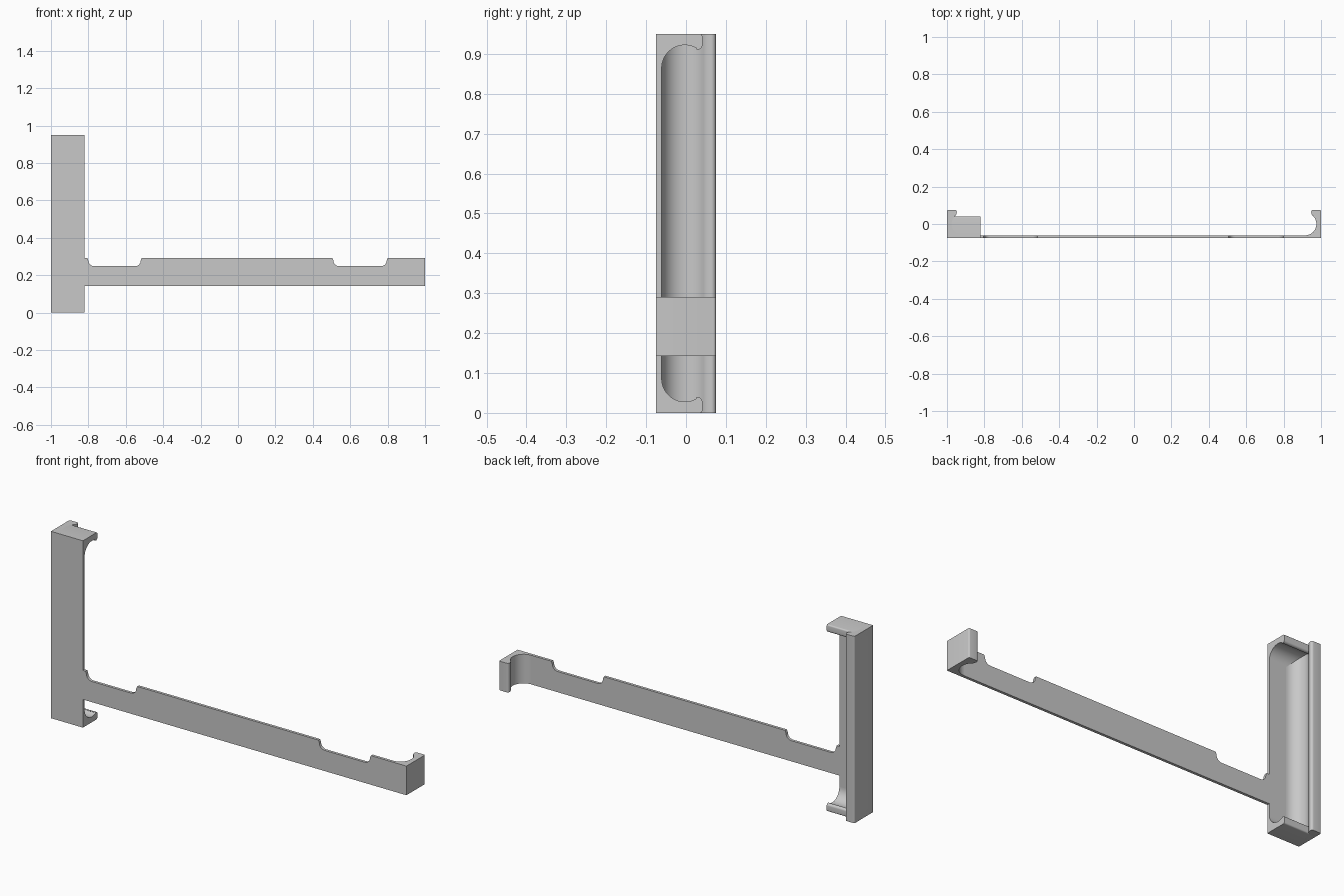
import bpy, bmesh, math
from mathutils import Vector

cube = bpy.data.objects.get("Cube")
if cube:
    bpy.data.objects.remove(cube, do_unlink=True)

grey = bpy.data.materials.new("plain grey")
grey.use_nodes = True
COLOUR = (0.58, 0.58, 0.58, 1)
grey.diffuse_color = COLOUR
grey.node_tree.nodes["Principled BSDF"].inputs["Base Color"].default_value = COLOUR

HEIGHT = 0.95
FLOOR, BACK = -0.075, -0.061          # front and rear faces of the thin plate
COLUMN_EDGE = -0.82
BEAM_LOW, BEAM_TOP, NOTCH_LOW = 0.143, 0.291, 0.248


def extrude(name, points, direction):
    """Solid made by sweeping a closed outline along a vector."""
    bm = bmesh.new()
    face = bm.faces.new([bm.verts.new(p) for p in points])
    swept = bmesh.ops.extrude_face_region(bm, geom=[face])["geom"]
    bmesh.ops.translate(bm, vec=Vector(direction),
                        verts=[g for g in swept if isinstance(g, bmesh.types.BMVert)])
    bmesh.ops.recalc_face_normals(bm, faces=bm.faces)
    mesh = bpy.data.meshes.new(name)
    bm.to_mesh(mesh)
    bm.free()
    mesh.materials.append(grey)
    obj = bpy.data.objects.new(name, mesh)
    bpy.context.collection.objects.link(obj)
    bpy.ops.object.select_all(action='DESELECT')
    obj.select_set(True)
    bpy.context.view_layer.objects.active = obj
    bpy.ops.object.shade_smooth_by_angle(angle=math.radians(35))
    return obj


def arc(cx, cy, r, start, end, steps):
    angles = [math.radians(start + (end - start) * i / steps) for i in range(steps + 1)]
    return [(cx + r * math.cos(a), cy + r * math.sin(a)) for a in angles]


def clip_profile(centre, top, tip, arc_end):
    """Outline as (distance inward from outer face, y): hollow wall with a rounded lip."""
    hollow = arc(0.086, centre, centre - BACK, 270, arc_end, 20)
    r = 0.011
    lip = arc(tip - r, top - r, r, -25, 90, 8)
    outer = arc(0.007, top - 0.007, 0.007, 90, 180, 5)
    return [(0, BACK)] + hollow + lip + outer


def notch(x0, x1):
    """Dip in the beam's upper edge with rounded lower corners."""
    r = 0.03
    z = NOTCH_LOW + r
    return ([(x0, BEAM_TOP)] + arc(x0 + 0.005 + r, z, r, 180, 270, 8)
            + arc(x1 - 0.005 - r, z, r, 270, 360, 8) + [(x1, BEAM_TOP)])


# Flat front plate: upright column and notched beam
outline = [(-1, 0), (COLUMN_EDGE, 0), (COLUMN_EDGE, BEAM_LOW), (1, BEAM_LOW), (1, BEAM_TOP)]
outline += reversed(notch(0.505, 0.8))
outline += reversed(notch(-0.805, -0.515))
outline += [(COLUMN_EDGE, BEAM_TOP), (COLUMN_EDGE, HEIGHT), (-1, HEIGHT)]
extrude("front_plate", [(x, FLOOR, z) for x, z in outline], (0, BACK - FLOOR, 0))

# Side clips: long one on the column, short one at the beam's end
side = clip_profile(0, 0.075, 0.053, 128)
extrude("column_side_clip", [(u - 1, y, 0) for u, y in side], (0, 0, HEIGHT))
extrude("beam_end_clip", [(1 - u, y, BEAM_LOW) for u, y in side], (0, 0, BEAM_TOP - BEAM_LOW))

# Lower clips across both ends of the column
end = clip_profile(-0.003, 0.041, 0.039, 149)
width = (COLUMN_EDGE + 1, 0, 0)
extrude("column_top_clip", [(-1, y, HEIGHT - u) for u, y in end], width)
extrude("column_bottom_clip", [(-1, y, u) for u, y in end], width)
